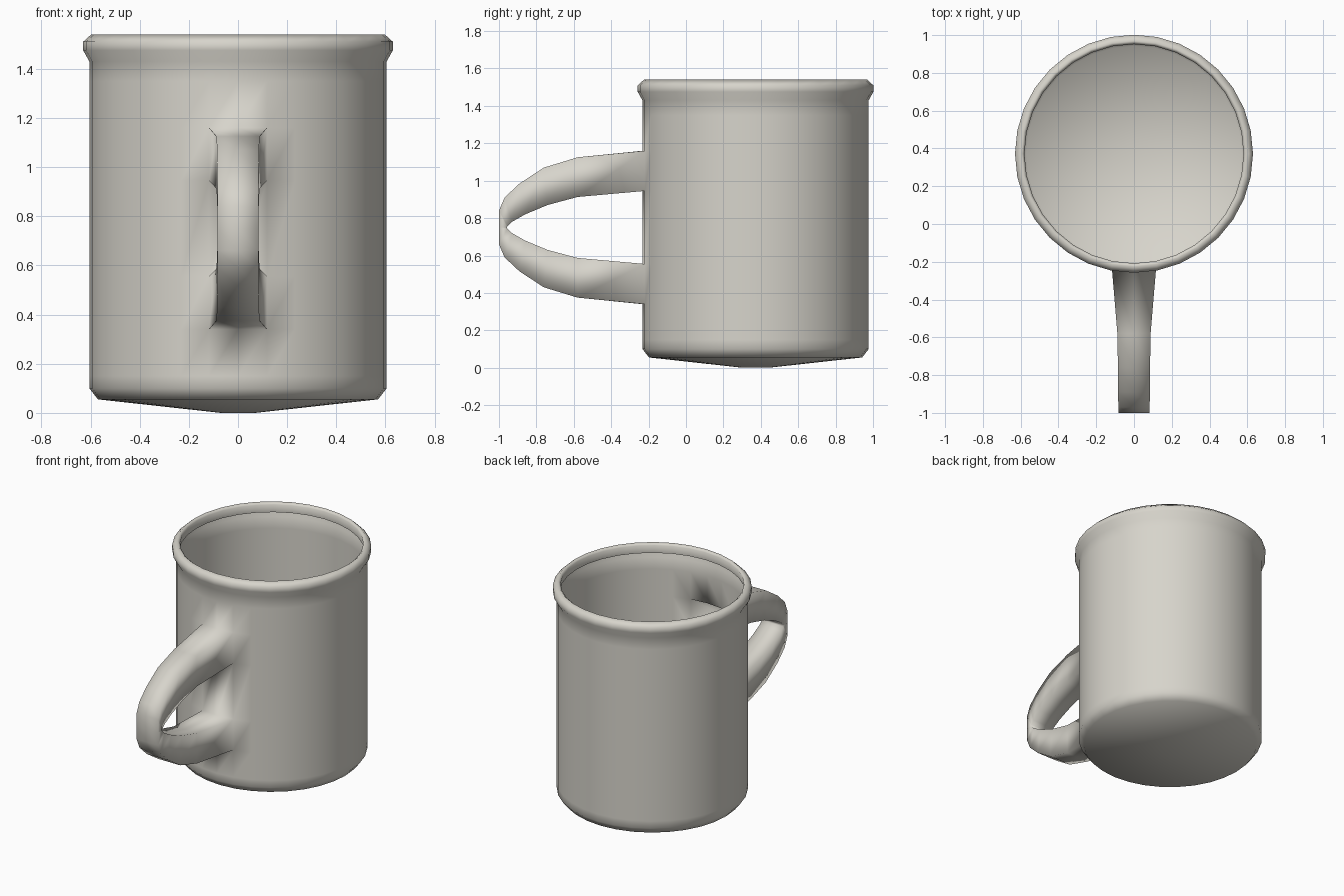
import bpy, bmesh, math

cube = bpy.data.objects.get("Cube")
if cube:
    bpy.data.objects.remove(cube, do_unlink=True)

SIDES = 32
CENTRE_Y = 0.372
MID_Z = 0.75          # mirror height of the handle
WALL = 0.605

# Glaze colour
glaze = bpy.data.materials.new("warm_grey_glaze")
colour = (0.68, 0.66, 0.60, 1)
glaze.use_nodes = True
glaze.diffuse_color = colour
glaze.node_tree.nodes["Principled BSDF"].inputs["Base Color"].default_value = colour

bm = bmesh.new()

# Cup shell: (radius, height) from the base to the rolled rim
wall_heights = [0.10, 0.15, 0.34, 0.555, 0.945, 1.16, 1.35, 1.43]
profile = [(0.07, 0), (0.57, 0.055)]
profile += [(WALL, z) for z in wall_heights]
profile += [(0.63, 1.475), (0.63, 1.51), (0.597, 1.54), (0.58, 1.525), (0.585, 1.47)]


def ring(radius, z):
    verts = []
    for i in range(SIDES):
        a = math.tau * i / SIDES      # column 0 faces the front
        verts.append(bm.verts.new((radius * math.sin(a), CENTRE_Y - radius * math.cos(a), z)))
    return verts


rings = [ring(r, z) for r, z in profile]
row = {z: rings[i] for i, (r, z) in enumerate(profile)}
openings = (row[0.34], row[0.945])    # rows where the handle joins the wall
bm.faces.new(rings[0][::-1])
for low, high in zip(rings, rings[1:]):
    for i in range(SIDES):
        j = (i + 1) % SIDES
        if low in openings and i in (0, SIDES - 1):
            continue
        bm.faces.new((low[i], low[j], high[j], high[i]))

# Handle: outer (y, z), inner (y, z), half width; upper half from wall to tip
upper = [
    ((-0.58, 1.125), (-0.58, 0.913), 0.088),
    ((-0.76, 1.07), (-0.74, 0.87), 0.085),
    ((-0.89, 0.985), (-0.86, 0.82), 0.084),
    ((-0.97, 0.91), (-0.93, 0.78), 0.083),
    ((-1.0, 0.84), (-0.955, 0.757), 0.083),
]
tip = [((-1.0, MID_Z), (-0.957, MID_Z), 0.083)]


def flip(p):
    return (p[0], 2 * MID_Z - p[1])


lower = [(flip(o), flip(i), w) for o, i, w in reversed(upper)]


def section(outer, inner, w):
    return [bm.verts.new((x, *p)) for p, xs in ((outer, (-w, 0, w)), (inner, (w, 0, -w))) for x in xs]


def wall_section(outer_row, inner_row):
    return [outer_row[k] for k in (-1, 0, 1)] + [inner_row[k] for k in (1, 0, -1)]


sections = [wall_section(row[1.16], row[0.945])]
sections += [section(*s) for s in upper + tip + lower]
sections.append(wall_section(row[0.34], row[0.555]))
for a, b in zip(sections, sections[1:]):
    for k in range(6):
        m = (k + 1) % 6
        bm.faces.new((a[k], b[k], b[m], a[m]))

bmesh.ops.recalc_face_normals(bm, faces=bm.faces)
# Keep the shell facing outward, judged by its base
bm.faces.ensure_lookup_table()
if bm.faces[0].normal.z > 0:
    bmesh.ops.reverse_faces(bm, faces=bm.faces)
for f in bm.faces:
    f.smooth = True

mesh = bpy.data.meshes.new("mug")
bm.to_mesh(mesh)
bm.free()
mesh.materials.append(glaze)
mug = bpy.data.objects.new("mug_with_handle", mesh)
bpy.context.collection.objects.link(mug)
